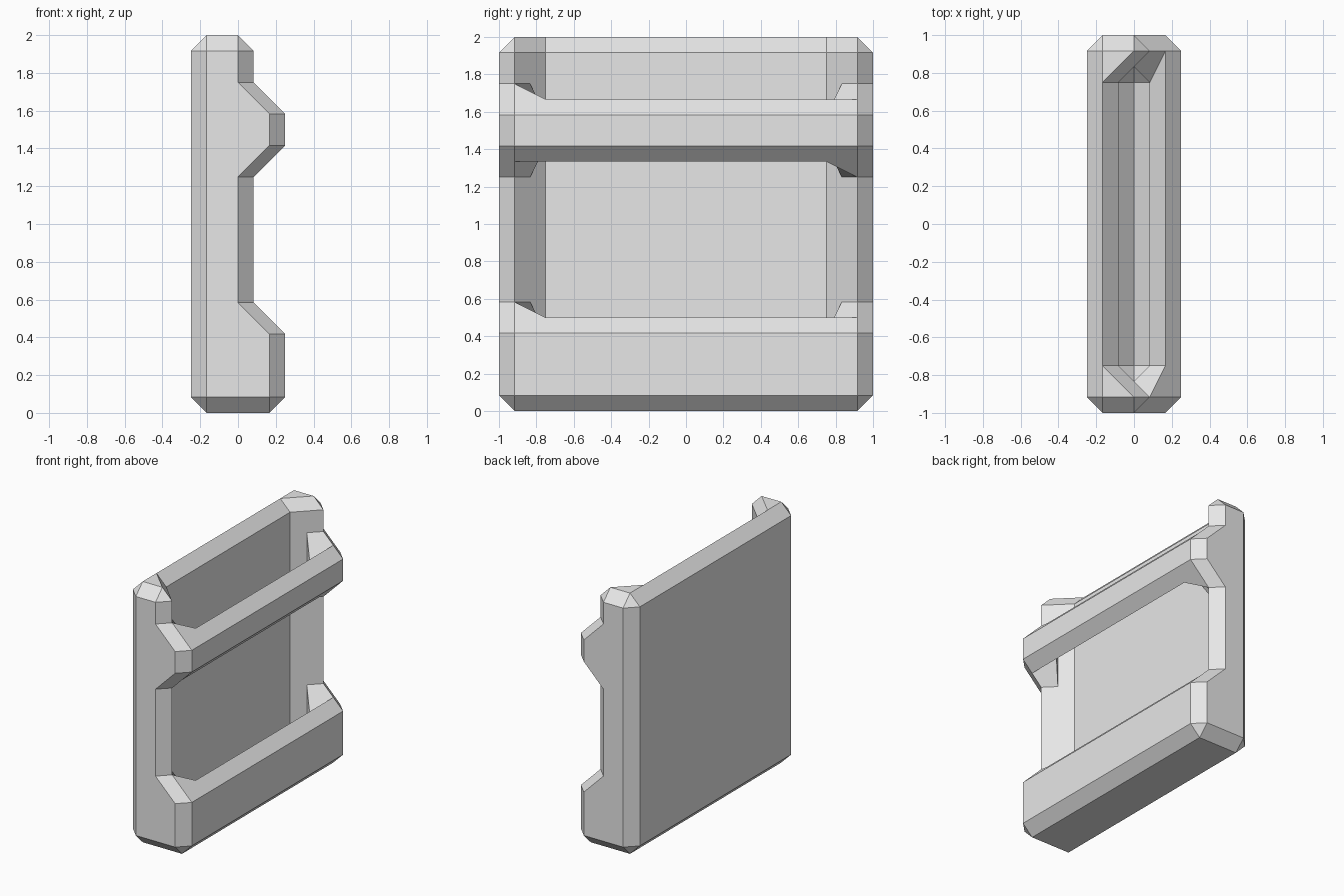
import bpy, bmesh

if "Cube" in bpy.data.objects:
    bpy.data.objects.remove(bpy.data.objects["Cube"])

U = 1 / 12  # the whole shape sits on a 1/12 grid
bm = bmesh.new()


def face(*pts):
    bm.faces.new([bm.verts.new((x * U, y * U, z * U)) for x, y, z in pts])


def span(x0, z0, y0, x1, z1, y1):
    """Long strip running across the panel between two mirrored edges."""
    face((x0, -y0, z0), (x0, y0, z0), (x1, y1, z1), (x1, -y1, z1))


# front outline of each end post: wide at the two bars, narrow elsewhere
outline = [(2, 1), (2, 5), (0, 7), (0, 15), (2, 17), (2, 19), (0, 21), (0, 23)]

for s in (-1, 1):
    a, b, c, d = 12 * s, 11 * s, 10 * s, 9 * s
    # end face with front and back chamfers
    face(*[(x, a, z) for x, z in outline], (-2, a, 23), (-2, a, 1))
    for (x0, z0), (x1, z1) in zip(outline, outline[1:]):
        face((x0, a, z0), (x1, a, z1), (x1 + 1, b, z1), (x0 + 1, b, z0))
    face((-2, a, 1), (-2, a, 23), (-3, b, 23), (-3, b, 1))
    # post cap
    face((-2, a, 23), (0, a, 23), (0, b, 24), (-2, b, 24))
    face((0, a, 23), (1, b, 23), (0, b, 24))
    face((-2, a, 23), (-3, b, 23), (-2, b, 24))
    face((-2, b, 24), (0, b, 24), (-2, d, 24))
    face((0, b, 24), (1, b, 23), (-1, d, 23), (-2, d, 24))
    # foot chamfers
    face((-2, a, 1), (2, a, 1), (2, b, 0), (-2, b, 0))
    face((2, a, 1), (3, b, 1), (2, b, 0))
    face((-2, a, 1), (-3, b, 1), (-2, b, 0))
    # slanted inner wall of the post
    face((-1, d, 3), (0, c, 3), (0, c, 7), (1, b, 7), (1, b, 15), (0, c, 15),
         (0, c, 21), (1, b, 21), (1, b, 23), (-1, d, 23))
    # inner wall behind each bar
    face((0, c, 3), (0, c, 7), (1, d, 5), (1, d, 3))
    face((0, c, 15), (0, c, 21), (1, d, 19), (1, d, 17))
    # corners of the pocket floor
    face((-1, d, 3), (0, c, 3), (0, d, 2))
    face((0, c, 3), (1, d, 3), (0, d, 2))

# back plate, its top ridge and the bottom
span(-3, 1, 11, -3, 23, 11)
face((-3, -11, 23), (-3, 11, 23), (-2, 11, 24), (-2, 9, 24), (-2, -9, 24), (-2, -11, 24))
span(-2, 24, 9, -1, 23, 9)
span(-1, 23, 9, -1, 3, 9)
span(-3, 1, 11, -2, 0, 11)
span(-2, 0, 11, 2, 0, 11)
span(2, 0, 11, 3, 1, 11)

# pocket floor behind the lower bar
span(-1, 3, 9, 0, 2, 9)
span(0, 2, 9, 1, 3, 9)

# bar fronts and backs
for x, y, z0, z1 in ((3, 11, 1, 5), (3, 11, 17, 19), (1, 9, 3, 5), (1, 9, 17, 19)):
    span(x, z0, y, x, z1, y)

# bar edges: z of the front edge, direction towards the opening, ridge end in -y and +y
for z, k, lo, hi in ((5, 1, -9, 11), (17, -1, -11, 9), (19, 1, -9, 11)):
    r, t = z + k, z + 2 * k
    face((3, -11, z), (3, 11, z), (1, 11, t), (2, hi, r), (2, lo, r), (1, -11, t))
    face((2, lo, r), (2, hi, r), (1, 9, z), (1, -9, z))
    face((1, -11, t), (2, lo, r), (1, -9, z), (0, -10, t))
    face((1, 11, t), (2, hi, r), (1, 9, z), (0, 10, t))

bmesh.ops.remove_doubles(bm, verts=bm.verts[:], dist=1e-4)
bmesh.ops.recalc_face_normals(bm, faces=bm.faces[:])

mesh = bpy.data.meshes.new("rack_panel")
bm.to_mesh(mesh)
bm.free()
grey = bpy.data.materials.new("light_grey")
grey.diffuse_color = (0.8, 0.8, 0.8, 1)
grey.use_nodes = True
grey.node_tree.nodes["Principled BSDF"].inputs["Base Color"].default_value = grey.diffuse_color
mesh.materials.append(grey)
bpy.context.collection.objects.link(bpy.data.objects.new("rack_panel", mesh))
